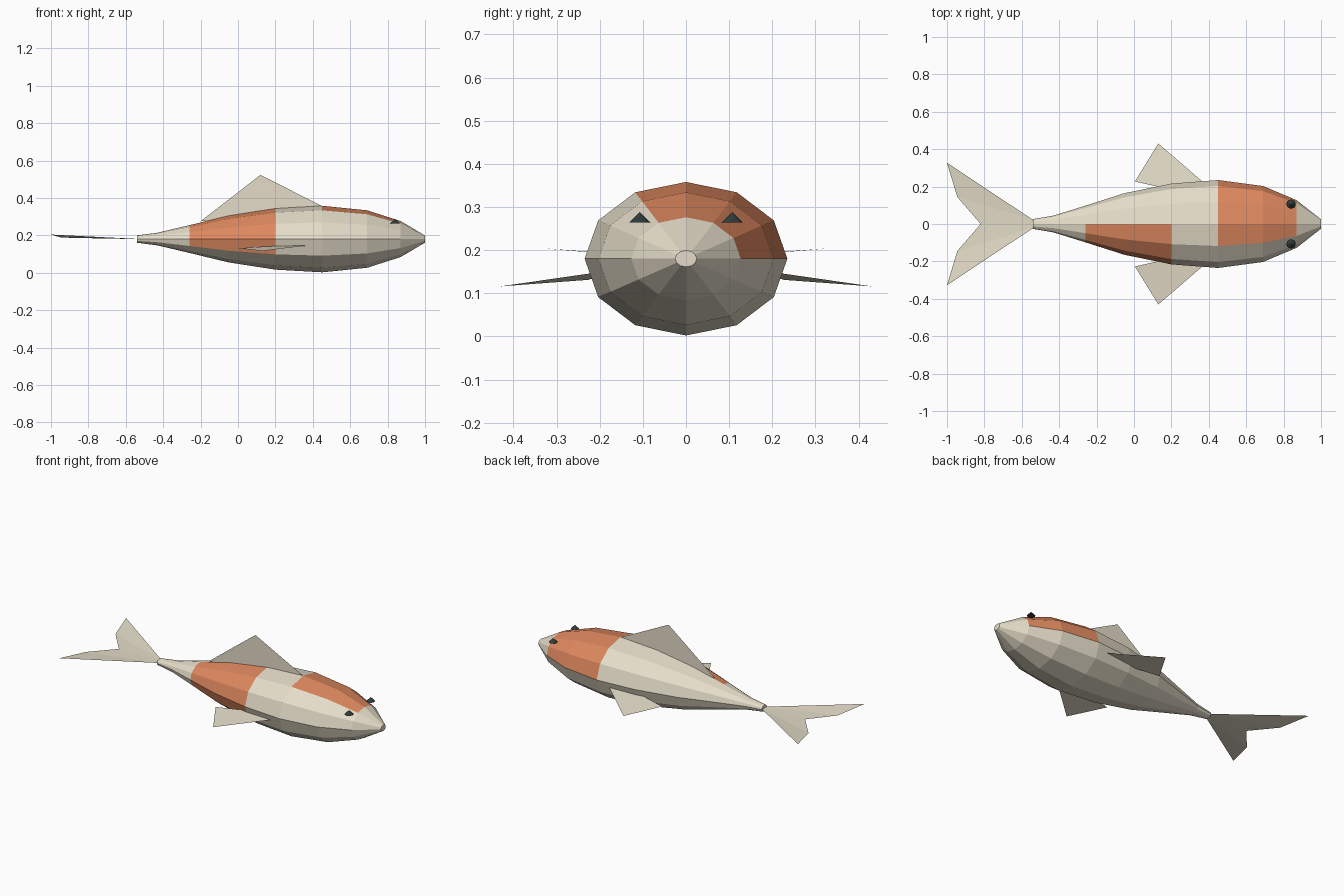
import bpy, bmesh, math

if "Cube" in bpy.data.objects:
    bpy.data.objects.remove(bpy.data.objects["Cube"])


def material(name, rgb):
    m = bpy.data.materials.new(name)
    m.diffuse_color = (*rgb, 1.0)
    m.use_nodes = True
    m.node_tree.nodes["Principled BSDF"].inputs["Base Color"].default_value = m.diffuse_color
    return m


CREAM = material("cream", (0.78, 0.72, 0.58))
ORANGE = material("orange", (0.74, 0.25, 0.115))
BLACK = material("dark_eye", (0.03, 0.045, 0.045))

MID_Z = 0.18
SIDES = 12


def finish(bm, name, mats):
    mesh = bpy.data.meshes.new(name)
    bm.to_mesh(mesh)
    bm.free()
    for m in mats:
        mesh.materials.append(m)
    obj = bpy.data.objects.new(name, mesh)
    bpy.context.collection.objects.link(obj)
    return obj


def fin(name, points, faces):
    bm = bmesh.new()
    verts = [bm.verts.new(p) for p in points]
    for f in faces:
        bm.faces.new([verts[i] for i in f])
    bm.normal_update()
    return finish(bm, name, [CREAM])


# Body: elliptical rings lofted from tail root to snout (x, half width)
rings = [(-0.54, 0.026), (-0.43, 0.045), (-0.26, 0.098), (-0.05, 0.165),
         (0.20, 0.216), (0.45, 0.235), (0.69, 0.203), (0.87, 0.127), (1.0, 0.025)]
bm = bmesh.new()
loops = []
for x, w in rings:
    loop = []
    for k in range(SIDES):
        a = 2 * math.pi * k / SIDES
        loop.append(bm.verts.new((x, w * math.cos(a), MID_Z + 0.757 * w * math.sin(a))))
    loops.append(loop)
for i in range(len(loops) - 1):
    for k in range(SIDES):
        n = (k + 1) % SIDES
        face = bm.faces.new((loops[i][k], loops[i + 1][k], loops[i + 1][n], loops[i][n]))
        rear_patch = i in (2, 3) and 3 <= k <= 6     # near side, ridge to low flank
        head_patch = i in (5, 6) and 0 <= k <= 3     # far side, over the ridge
        face.material_index = 1 if rear_patch or head_patch else 0
bm.faces.new(loops[0])
bm.faces.new(loops[-1])
bmesh.ops.recalc_face_normals(bm, faces=bm.faces)
finish(bm, "body", [CREAM, ORANGE])

# Dorsal fin: thin upright sheet
fin("dorsal_fin", [(-0.20, 0, 0.275), (0.12, 0, 0.523), (0.45, 0, 0.356), (0.12, 0, 0.30)],
    [(0, 3, 2, 1)])

# Tail fin: two mirrored lobes, tips slightly raised
fin("tail_fin",
    [(-0.54, 0, 0.18), (-0.82, 0, 0.185),
     (-0.54, 0.022, 0.181), (-1.0, 0.328, 0.204), (-0.945, 0.145, 0.188),
     (-0.54, -0.022, 0.181), (-1.0, -0.328, 0.204), (-0.945, -0.145, 0.188)],
    [(0, 2, 4, 1), (2, 3, 4), (0, 1, 7, 5), (5, 7, 6)])

# Pectoral fins and eyes, mirrored left and right
for side, label in ((1, "left"), (-1, "right")):
    order = (0, 1, 2, 3) if side > 0 else (3, 2, 1, 0)
    fin("pectoral_fin_" + label,
        [(0.38, side * 0.215, 0.147), (0.13, side * 0.43, 0.116),
         (0.005, side * 0.227, 0.131), (0.17, side * 0.19, 0.142)], [order])

    bm = bmesh.new()
    bmesh.ops.create_cone(bm, cap_ends=True, segments=8, radius1=0.025, radius2=0, depth=0.025)
    bmesh.ops.translate(bm, verts=bm.verts, vec=(0.84, side * 0.107, 0.276))
    finish(bm, "eye_" + label, [BLACK])
